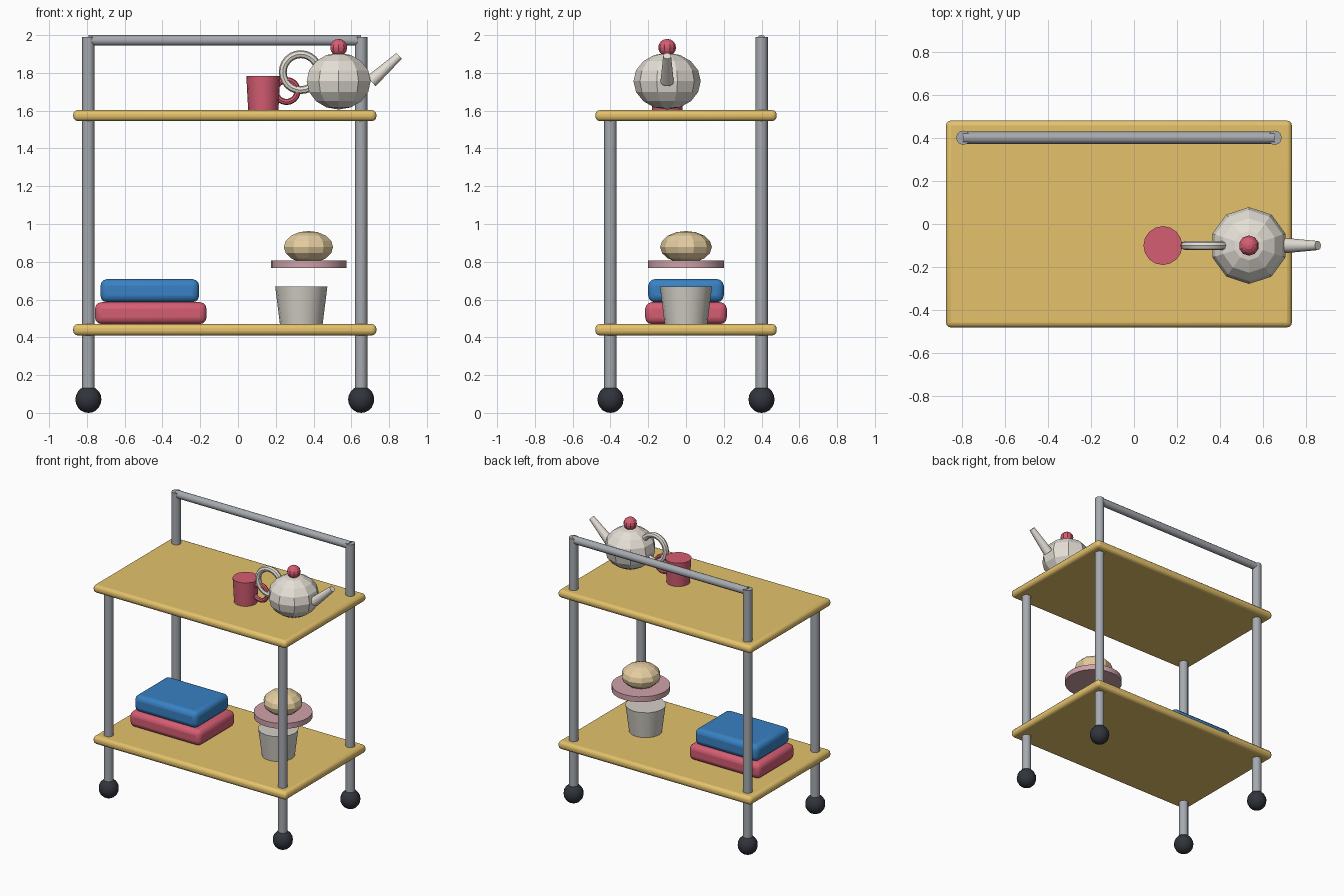
import bpy
from math import radians, pi
from mathutils import Vector

if "Cube" in bpy.data.objects:
    bpy.data.objects.remove(bpy.data.objects["Cube"])

CX = -0.07            # trolley centre in x
POST_X, POST_Y = 0.722, 0.40


def material(name, rgb):
    m = bpy.data.materials.new(name)
    m.diffuse_color = (*rgb, 1)
    m.use_nodes = True
    m.node_tree.nodes["Principled BSDF"].inputs["Base Color"].default_value = m.diffuse_color
    return m


WOOD = material("wood", (0.78, 0.54, 0.15))
METAL = material("metal", (0.38, 0.40, 0.43))
RUBBER = material("rubber", (0.03, 0.035, 0.045))
RED = material("red", (0.66, 0.11, 0.17))
BLUE = material("blue", (0.04, 0.22, 0.55))
CREAM = material("cream", (0.78, 0.74, 0.67))
STONE = material("stone", (0.66, 0.63, 0.57))
PINK = material("pink", (0.62, 0.36, 0.40))
BREAD = material("bread", (0.78, 0.61, 0.35))


def finish(name, mat, smooth=True):
    ob = bpy.context.object
    ob.name = name
    ob.data.materials.append(mat)
    if smooth:
        bpy.ops.object.shade_smooth_by_angle(angle=radians(35))
    return ob


def rounded_box(name, x, y, z0, z1, sx, sy, bevel, mat):
    bpy.ops.mesh.primitive_cube_add(size=1, location=(x, y, (z0 + z1) / 2))
    ob = bpy.context.object
    ob.scale = (sx, sy, z1 - z0)
    bpy.ops.object.transform_apply(location=False, rotation=False, scale=True)
    mod = ob.modifiers.new("rounding", "BEVEL")
    mod.width, mod.segments = bevel, 3
    return finish(name, mat)


def tapered(name, a, b, r1, r2, mat, sides=16):
    """Cylinder or cone frustum from point a to point b."""
    a, b = Vector(a), Vector(b)
    d = b - a
    bpy.ops.mesh.primitive_cone_add(
        vertices=sides, radius1=r1, radius2=r2, depth=d.length,
        location=(a + b) / 2, rotation=d.to_track_quat('Z', 'Y').to_euler())
    return finish(name, mat)


def ball(name, loc, rx, rz, mat, segments=10, rings=8, smooth=False):
    bpy.ops.mesh.primitive_uv_sphere_add(
        segments=segments, ring_count=rings, radius=1, location=loc)
    bpy.context.object.scale = (rx, rx, rz)
    bpy.ops.object.transform_apply(location=False, rotation=False, scale=True)
    return finish(name, mat, smooth)


def ring(name, loc, major, minor, mat):
    bpy.ops.mesh.primitive_torus_add(
        location=loc, rotation=(pi / 2, 0, 0), major_radius=major,
        minor_radius=minor, major_segments=24, minor_segments=8)
    return finish(name, mat)


# Shelves
for name, z0, z1 in (("lower_shelf", 0.41, 0.47), ("upper_shelf", 1.545, 1.603)):
    rounded_box(name, CX, 0, z0, z1, 1.605, 0.96, 0.024, WOOD)

# Posts and casters
for sx, side in ((-1, "left"), (1, "right")):
    for sy, end, top in ((-1, "front", 1.56), (1, "back", 1.99)):
        x, y = CX + sx * POST_X, sy * POST_Y
        tapered(f"{end}_{side}_post", (x, y, 0.08), (x, y, top),
                0.033, 0.033, METAL, 12)
        ball(f"{end}_{side}_caster", (x, y, 0.071), 0.069, 0.071, RUBBER,
             16, 10, True)

# Push handle
tapered("push_bar", (CX - POST_X, POST_Y, 1.972), (CX + POST_X, POST_Y, 1.972),
        0.028, 0.028, METAL, 12)

# Folded towels
rounded_box("lower_towel", -0.462, 0, 0.47, 0.586, 0.59, 0.432, 0.035, RED)
rounded_box("upper_towel", -0.467, 0, 0.586, 0.708, 0.522, 0.40, 0.035, BLUE)

# Beaker, plate and bun
tapered("beaker", (0.335, 0, 0.468), (0.335, 0, 0.668), 0.113, 0.138, STONE)
tapered("plate", (0.374, 0, 0.767), (0.374, 0, 0.807), 0.20, 0.20, PINK, 24)
ball("bun", (0.373, 0, 0.878), 0.137, 0.085, BREAD)

# Mug
tapered("mug", (0.134, -0.1, 1.60), (0.134, -0.1, 1.783), 0.08, 0.09, RED)
ring("mug_handle", (0.257, -0.1, 1.704), 0.058, 0.016, RED)

# Teapot
ball("teapot_body", (0.533, -0.1, 1.756), 0.178, 0.15, CREAM)
ball("teapot_knob", (0.533, -0.1, 1.934), 0.047, 0.046, RED)
ring("teapot_handle", (0.332, -0.1, 1.804), 0.095, 0.021, CREAM)
tapered("teapot_spout", (0.705, -0.1, 1.755), (0.853, -0.1, 1.89),
        0.035, 0.021, CREAM, 12)
